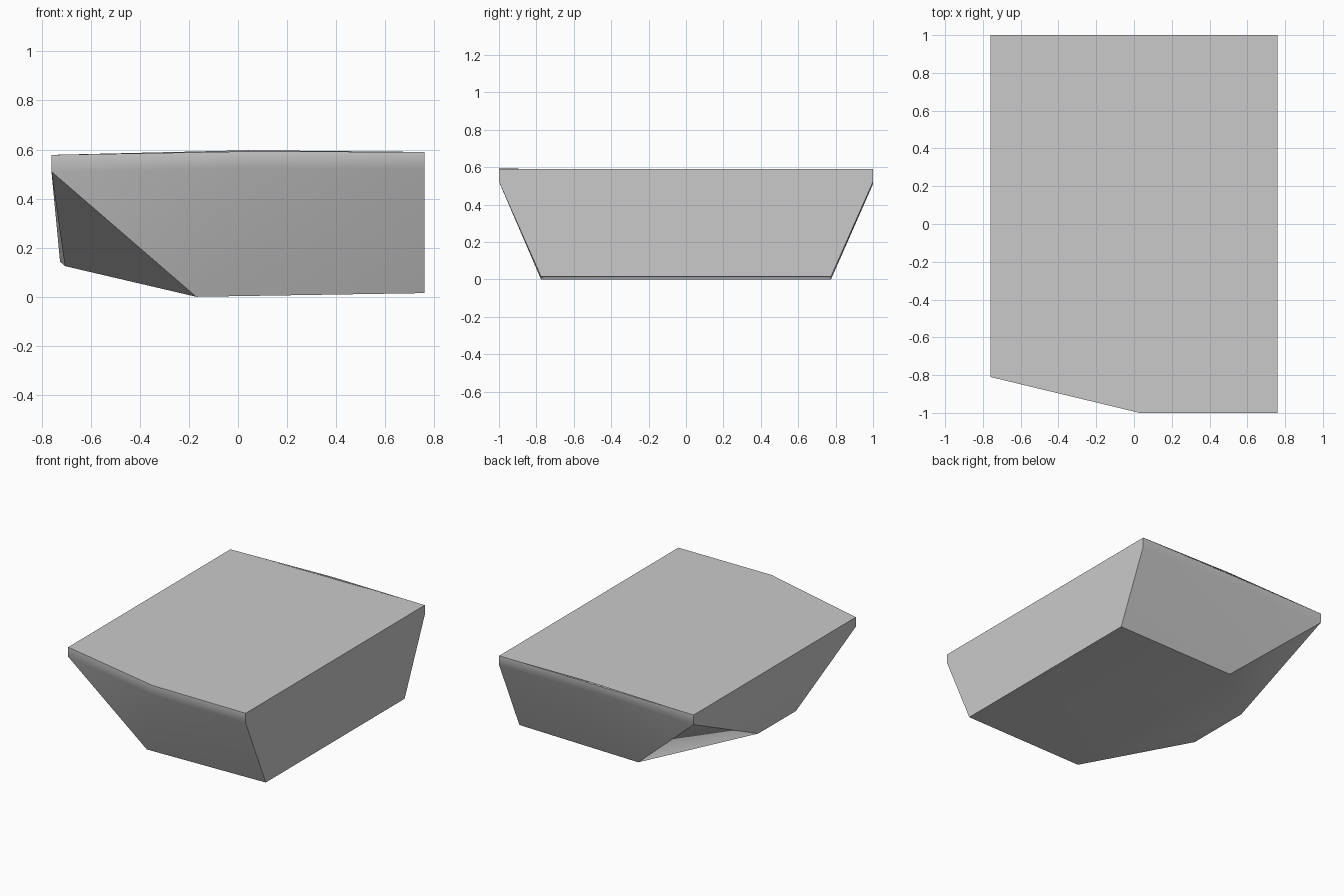
import bpy
import bmesh

# Remove the default cube if present
cube = bpy.data.objects.get("Cube")
if cube:
    bpy.data.objects.remove(cube, do_unlink=True)

# Plain stone grey
grey = bpy.data.materials.new("plain_grey")
grey.use_nodes = True
colour = (0.59, 0.59, 0.59, 1.0)
grey.diffuse_color = colour
grey.node_tree.nodes["Principled BSDF"].inputs["Base Color"].default_value = colour

bm = bmesh.new()


def ring(points):
    return [bm.verts.new(p) for p in points]


# Top outline: front right, front middle, front left, back left, back middle, back right
top = ring([(0.76, -1, 0.59), (0.03, -1, 0.592), (-0.76, -0.81, 0.578),
            (-0.76, 1, 0.578), (0.04, 1, 0.597), (0.76, 1, 0.59)])
# Lower edge of the short vertical rim
rim = ring([(v.co.x, v.co.y, v.co.z - 0.068) for v in top])
# Underside corners and the raised keel corners at the chamfered end
under = ring([(0.76, -0.775, 0.015), (-0.17, -0.775, 0),
              (-0.17, 0.775, 0), (0.76, 0.775, 0.015)])
chamfer = ring([(-0.705, -0.22, 0.125), (-0.725, 0.23, 0.143)])
front_keel, back_keel = chamfer

# Top slab surface
bm.faces.new(top)

# Rim band on the front, chamfered end and back
for i in range(5):
    bm.faces.new((top[i], rim[i], rim[i + 1], top[i + 1]))

# Flat end wall
bm.faces.new((top[5], rim[5], under[3], under[0], rim[0], top[0]))

# Sloped front and back walls, each split through the middle rim point
for right, middle, left, low_right, low_left, keel in (
        (rim[0], rim[1], rim[2], under[0], under[1], front_keel),
        (rim[5], rim[4], rim[3], under[3], under[2], back_keel)):
    bm.faces.new((right, middle, low_left, low_right))
    bm.faces.new((middle, left, low_left))
    bm.faces.new((left, keel, low_left))

# Chamfered end wall, underside and its rising part
bm.faces.new((rim[2], rim[3], back_keel, front_keel))
bm.faces.new(under)
bm.faces.new((under[1], front_keel, back_keel, under[2]))
bmesh.ops.recalc_face_normals(bm, faces=bm.faces)

mesh = bpy.data.meshes.new("slab_block")
bm.to_mesh(mesh)
bm.free()
mesh.materials.append(grey)
block = bpy.data.objects.new("slab_block", mesh)
bpy.context.collection.objects.link(block)

# Smooth the shallow bends, keep the corners sharp
bpy.ops.object.select_all(action='DESELECT')
block.select_set(True)
bpy.context.view_layer.objects.active = block
bpy.ops.object.shade_smooth_by_angle(angle=0.55)
weighted = block.modifiers.new("weighted_normals", 'WEIGHTED_NORMAL')
weighted.keep_sharp = True
